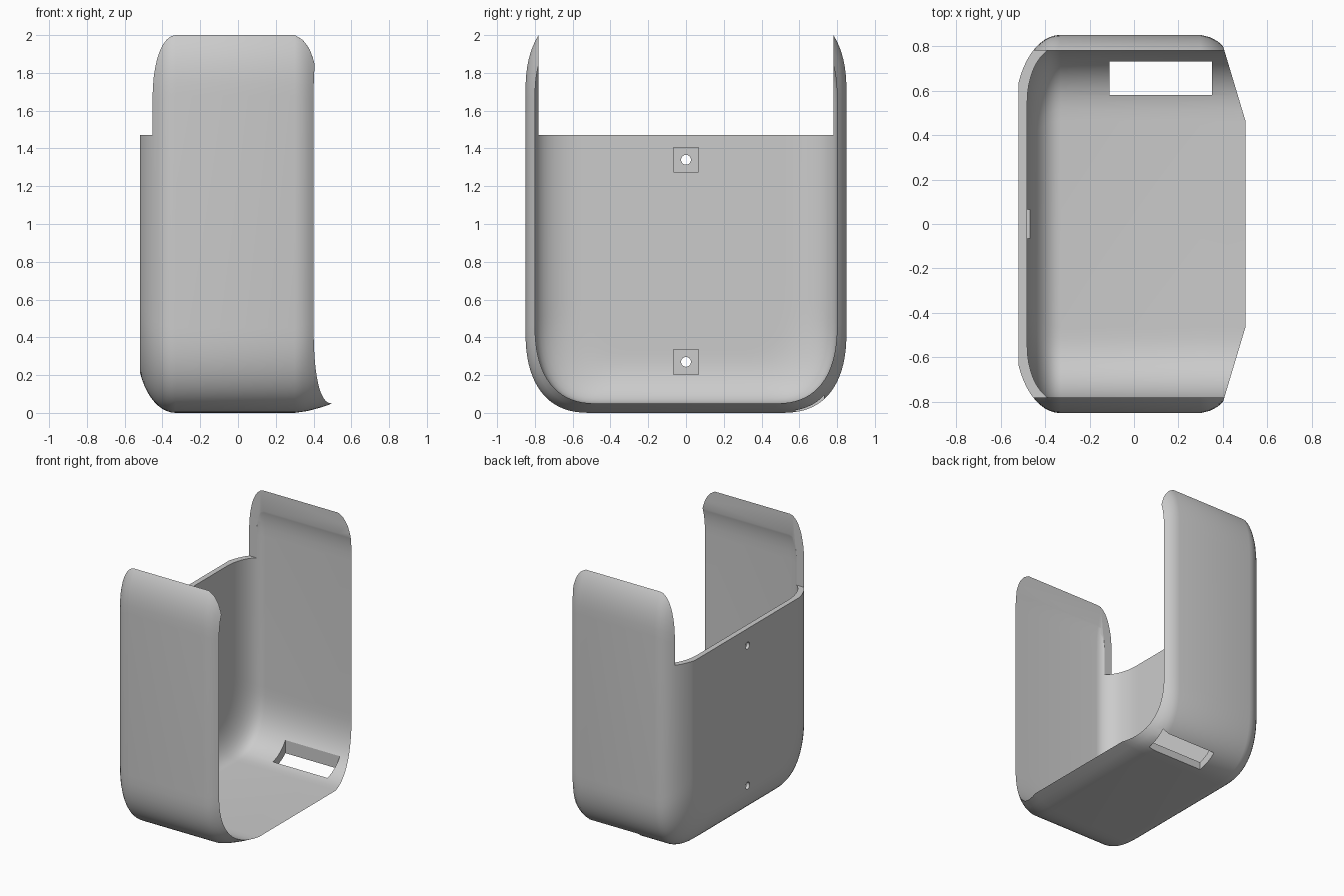
import bpy, bmesh
from math import sin, cos, pi

cube = bpy.data.objects.get("Cube")
if cube:
    bpy.data.objects.remove(cube, do_unlink=True)

HALF_Y, HALF_Z = 0.85, 1.065
CORNER_STEPS = 18
POWER = 2 / 2.5

grey = bpy.data.materials.new("plain grey")
grey.use_nodes = True
colour = (0.6, 0.6, 0.6, 1)
grey.diffuse_color = colour
grey.node_tree.nodes["Principled BSDF"].inputs["Base Color"].default_value = colour


def section(inset):
    """Rounded rectangle in y and z with soft superellipse corners."""
    hy, hz = HALF_Y - inset, HALF_Z - inset
    a, b = 0.35 - 0.3 * inset, 0.45 - 0.3 * inset
    quarter = []
    for i in range(CORNER_STEPS + 1):
        t = i / CORNER_STEPS * pi / 2
        quarter.append((hy - a + a * cos(t) ** POWER if i < CORNER_STEPS else hy - a,
                        hz - b + b * sin(t) ** POWER))
    back = quarter[::-1]
    return (quarter + [(-y, z) for y, z in back]
            + [(-y, -z) for y, z in quarter] + [(y, -z) for y, z in back])


def box(name, low, high):
    bm = bmesh.new()
    bmesh.ops.create_cube(bm, size=1)
    for v in bm.verts:
        v.co = [l if c < 0 else h for c, l, h in zip(v.co, low, high)]
    return link(name, bm)


def link(name, bm):
    mesh = bpy.data.meshes.new(name)
    bm.to_mesh(mesh)
    bm.free()
    mesh.materials.append(grey)
    obj = bpy.data.objects.new(name, mesh)
    bpy.context.collection.objects.link(obj)
    return obj


# Stations run over the outside to the thin rim and back along the inside:
# (x, inset, how much of the floor lip's flare applies)
STEPS = 10
stations = [(-0.52, 0.26, 0)]
for i in range(STEPS, -1, -1):
    t = 1.186 * i / STEPS
    stations.append((-0.33 - 0.205 * sin(t), 0.35 * (1 - cos(t)), 0))
stations += [(0.30, 0, 0), (0.34, 0.01, 0.3), (0.375, 0.028, 0.65),
             (0.40, 0.05, 1), (0.30, 0.05, 0)]
for i in range(STEPS + 1):
    t = pi / 2 * i / STEPS
    stations.append((-0.33 - 0.15 * sin(t), 0.05 + 0.25 * (1 - cos(t)), 0))
stations.append((-0.48, 0.33, 0))

# Holder shell
bm = bmesh.new()
loops = []
for x, inset, weight in stations:
    loop = []
    for y, z in section(inset):
        flare = 0.12 * min(1, max(0, (0.8 - abs(y)) / 0.4))
        loop.append(bm.verts.new((x + weight * flare, y, z + HALF_Z)))
    loops.append(loop)
for a, b in zip(loops, loops[1:]):
    for i in range(len(a)):
        j = (i + 1) % len(a)
        bm.faces.new((a[i], a[j], b[j], b[i]))
bm.faces.new(loops[0])
bm.faces.new(loops[-1])
bmesh.ops.recalc_face_normals(bm, faces=bm.faces)
shell = link("holder_shell", bm)

# Open top, floor slot, and screw holes with square pockets
cutters = [box("top_cutter", (-1, -0.78, 1.47), (1, 0.78, 3)),
           box("slot_cutter", (-0.11, 0.58, -0.2), (0.35, 0.73, 0.3))]
for z in (0.27, 1.34):
    cutters.append(box("pocket_cutter", (-0.495, -0.066, z - 0.066),
                       (-0.35, 0.066, z + 0.066)))
    bpy.ops.mesh.primitive_cylinder_add(vertices=24, radius=0.026, depth=0.4,
                                        location=(-0.5, 0, z), rotation=(0, pi / 2, 0))
    cutters.append(bpy.context.object)

bpy.ops.object.select_all(action='DESELECT')
bpy.context.view_layer.objects.active = shell
shell.select_set(True)
for cutter in cutters:
    cutter.hide_render = True
    cut = shell.modifiers.new("cut", 'BOOLEAN')
    cut.operation = 'DIFFERENCE'
    cut.solver = 'EXACT'
    cut.object = cutter
    bpy.ops.object.modifier_apply(modifier=cut.name)
for cutter in cutters:
    bpy.data.objects.remove(cutter, do_unlink=True)

bpy.ops.object.shade_smooth_by_angle(angle=pi / 6)
